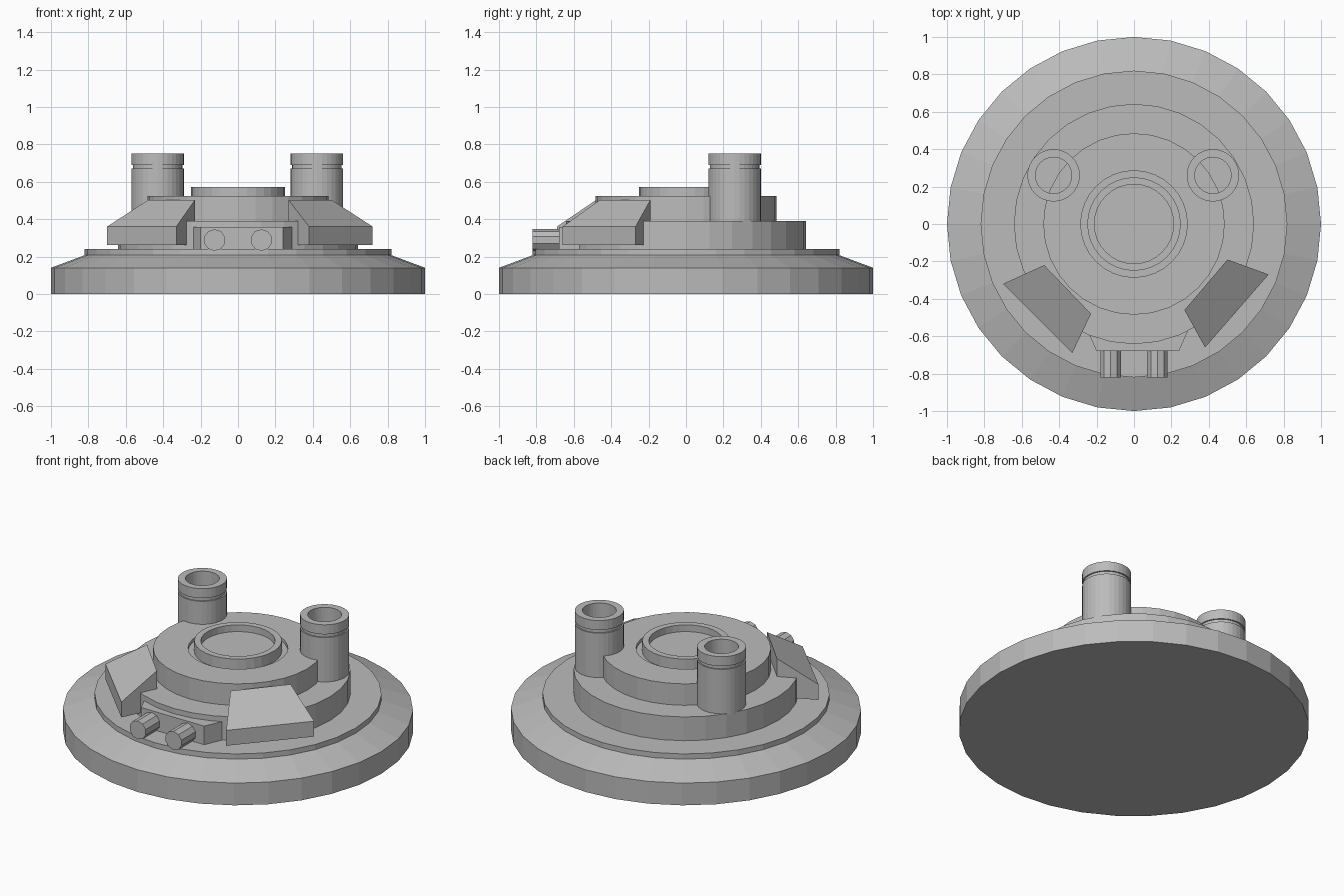
import bpy, bmesh
from math import cos, sin, pi, radians
from mathutils import Matrix

cube = bpy.data.objects.get("Cube")
if cube:
    bpy.data.objects.remove(cube, do_unlink=True)

# Single plain grey finish
grey = bpy.data.materials.new("plain grey")
GREY = (0.5, 0.5, 0.5, 1)
grey.diffuse_color = GREY
grey.use_nodes = True
grey.node_tree.nodes["Principled BSDF"].inputs["Base Color"].default_value = GREY


def finish(name, bm, matrix=None):
    bmesh.ops.recalc_face_normals(bm, faces=bm.faces)
    mesh = bpy.data.meshes.new(name)
    bm.to_mesh(mesh)
    bm.free()
    mesh.materials.append(grey)
    ob = bpy.data.objects.new(name, mesh)
    if matrix:
        ob.matrix_world = matrix
    bpy.context.collection.objects.link(ob)
    return ob


def lathe(name, profile, sides=32, matrix=None, closed=False):
    """Revolve (radius, height) points; open profiles get flat caps."""
    bm = bmesh.new()
    rings = [[bm.verts.new((r * sin(2 * pi * i / sides), r * cos(2 * pi * i / sides), z))
              for i in range(sides)] for r, z in profile]
    pairs = list(zip(rings, rings[1:]))
    if closed:
        pairs.append((rings[-1], rings[0]))
    else:
        bm.faces.new(rings[0])
        bm.faces.new(rings[-1])
    for a, b in pairs:
        for i in range(sides):
            j = (i + 1) % sides
            bm.faces.new((a[i], a[j], b[j], b[i]))
    return finish(name, bm, matrix)


def block(name, outline, bottom, tops):
    """Upright block over a plan outline with a height for each top corner."""
    bm = bmesh.new()
    low = [bm.verts.new((x, y, bottom)) for x, y in outline]
    high = [bm.verts.new((x, y, z)) for (x, y), z in zip(outline, tops)]
    bm.faces.new(low)
    bm.faces.new(high)
    n = len(low)
    for i in range(n):
        j = (i + 1) % n
        bm.faces.new((low[i], low[j], high[j], high[i]))
    return finish(name, bm)


# Base disc with sloped rim and raised step
lathe("base", [(1, 0), (1, 0.14), (0.82, 0.207), (0.82, 0.24)])

# Two stacked drums, the upper one grooved around the hatch ring
lathe("lower_drum", [(0.642, 0.23), (0.642, 0.39)])
lathe("upper_drum", [(0.485, 0.38), (0.485, 0.525), (0.285, 0.525), (0.285, 0.505),
                     (0.25, 0.505), (0.25, 0.572), (0.212, 0.572), (0.212, 0.53)])

# Open tubes with a grooved collar
tube = [(0.14, 0.38), (0.14, 0.67), (0.132, 0.67), (0.132, 0.69), (0.14, 0.69),
        (0.14, 0.75), (0.097, 0.75), (0.097, 0.38)]
for name, x in (("right_tube", -0.43), ("left_tube", 0.422)):
    lathe(name, tube, matrix=Matrix.Translation((x, 0.26, 0)), closed=True)

# Sloped plates on both front corners
slope = (0.36, 0.503, 0.503, 0.36)
block("right_wedge", [(-0.70, -0.32), (-0.48, -0.22), (-0.23, -0.48), (-0.33, -0.69)], 0.263, slope)
block("left_wedge", [(0.72, -0.27), (0.50, -0.19), (0.27, -0.46), (0.38, -0.66)], 0.263, slope)

# Front housing with two stubby pegs
block("front_housing", [(-0.28, -0.50), (-0.20, -0.68), (0.24, -0.68), (0.32, -0.50)], 0.235, [0.357] * 4)
for name, x in (("right_peg", -0.125), ("left_peg", 0.125)):
    lathe(name, [(0.058, 0), (0.058, 0.14)], sides=10,
          matrix=Matrix.Translation((x, -0.68, 0.288)) @ Matrix.Rotation(radians(90), 4, "X"))
